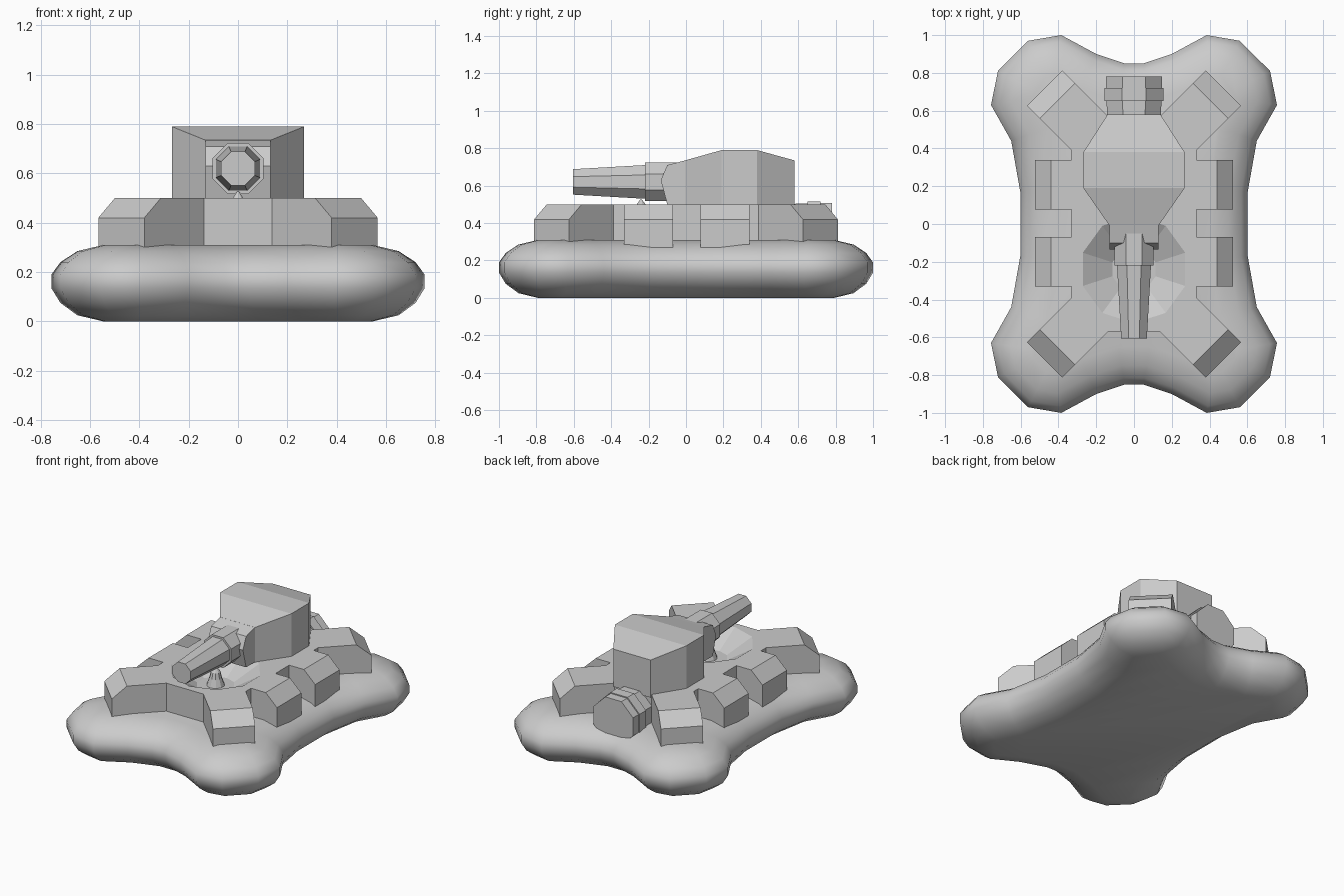
import bpy, bmesh
from math import atan2, cos, sin, pi, radians
from mathutils import Vector, Matrix

if "Cube" in bpy.data.objects:
    bpy.data.objects.remove(bpy.data.objects["Cube"])


def make(name, verts, faces, smooth=None):
    me = bpy.data.meshes.new(name)
    me.from_pydata([tuple(v) for v in verts], [], faces)
    bm = bmesh.new()
    bm.from_mesh(me)
    bmesh.ops.recalc_face_normals(bm, faces=bm.faces)
    bm.to_mesh(me)
    bm.free()
    ob = bpy.data.objects.new(name, me)
    bpy.context.collection.objects.link(ob)
    if smooth:
        bpy.ops.object.select_all(action='DESELECT')
        bpy.context.view_layer.objects.active = ob
        ob.select_set(True)
        bpy.ops.object.shade_smooth_by_angle(angle=radians(smooth))
    return ob


def loft(name, rings, smooth=None):
    """Skin equal-length rings and cap both ends."""
    n = len(rings[0])
    faces = [(k * n + i, k * n + (i + 1) % n, (k + 1) * n + (i + 1) % n, (k + 1) * n + i)
             for k in range(len(rings) - 1) for i in range(n)]
    faces += [tuple(range(n)), tuple(range((len(rings) - 1) * n, len(rings) * n))]
    return make(name, [v for r in rings for v in r], faces, smooth)


def prism(name, profile, half, loc=(0, 0), rot=0):
    """Extrude a (y, z) profile across x, then turn and place it."""
    m = Matrix.Translation((*loc, 0)) @ Matrix.Rotation(rot, 4, 'Z')
    return loft(name, [[m @ Vector((x, y, z)) for y, z in profile] for x in (-half, half)])


def drum(name, steps, cz, smooth=None):
    """Eight-sided turned part along y; steps are (y, flat radius)."""
    return loft(name, [[(r / cos(pi / 8) * cos((i + .5) * pi / 4), y,
                         cz + r / cos(pi / 8) * sin((i + .5) * pi / 4))
                        for i in range(8)] for y, r in steps], smooth)


def mirror4(q):
    """Complete a top-to-right quarter outline."""
    half = q + [(x, -y) for x, y in reversed(q)]
    return half + [(-x, y) for x, y in reversed(half)]


# Inflated skirt with four corner lobes
outline = [Vector(p) for p in mirror4([(.05, .85), (.2, .9), (.385, 1), (.56, .97), (.72, .81),
                                       (.757, .63), (.65, .44), (.602, .17)])]
n = len(outline)


def inset(d, z):
    ring = []
    for i, p in enumerate(outline):
        a, b = (p - outline[i - 1]).normalized(), (outline[(i + 1) % n] - p).normalized()
        t = (a + b).normalized()
        q = p + Vector((t.y, -t.x)) * (d / max(.7, t.dot(a)))
        ring.append((q.x, q.y, z))
    return ring


loft("skirt", [inset(d, z) for d, z in
               [(.2, 0), (.1, .025), (.035, .075), (0, .135), (0, .19),
                (.035, .24), (.1, .285), (.2, .31)]], 60)

# Upper deck with a conical hatch well cut into it
deck = [(.14, .57), (.33, .39), (.33, .05)]
deck_ob = loft("deck", [[(x, y, z) for x, y in mirror4(deck)] for z in (.27, .5)])


def ring10(r, z):
    return [(r * cos(radians(18 + 36 * i)), -.24 + r * sin(radians(18 + 36 * i)), z)
            for i in range(10)]


cutter = loft("well_cutter", [ring10(.12, .4), ring10(.285, .5), ring10(.285, .6)])
cutter.hide_render = True
cutter.hide_viewport = True
mod = deck_ob.modifiers.new("well", 'BOOLEAN')
mod.operation, mod.object, mod.solver = 'DIFFERENCE', cutter, 'EXACT'

# Spike standing in the well
loft("well_spike", [ring10(.06, .39), ring10(.04, .45), ring10(.03, .49), ring10(.004, .527)])

# Diagonal corner arms and side boxes
arm = [(-.005, .27), (.337, .27), (.337, .42), (.242, .5), (-.005, .5)]
box = [(-.02, .27), (.195, .27), (.195, .42), (.11, .5), (-.02, .5)]
for sx in (-1, 1):
    for sy in (-1, 1):
        prism("corner_arm", arm, .132, (.235 * sx, .48 * sy), atan2(-sx, sy))
        prism("side_box", box, .131, (.33 * sx, .205 * sy + .004), atan2(-sx, 0))

# Turret with roof sloping down at both ends
plan = [(-.132, -.005, .735), (.132, -.005, .735), (.268, .19, .79), (.268, .38, .79),
        (.14, .58, .735), (-.14, .58, .735), (-.268, .38, .79), (-.268, .19, .79)]
verts = [(x, y, .48) for x, y, z in plan] + plan
faces = [(i, (i + 1) % 8, (i + 1) % 8 + 8, i + 8) for i in range(8)]
faces += [tuple(range(8)), (8, 9, 10, 15), (10, 11, 14, 15), (11, 12, 13, 14)]
make("turret", verts, faces)

# Mantlet and gun
prism("mantlet", [(.02, .5), (-.1, .5), (-.135, .63), (-.1, .71), (-.003, .735), (.02, .735)], .131)
drum("gun_barrel", [(-.04, .103), (-.22, .103), (-.22, .09), (-.605, .068)], .62)

# Rear fan drum
drum("rear_fan", [(.54, .142), (.65, .145), (.65, .155), (.72, .155), (.72, .148), (.78, .148)], .36)
